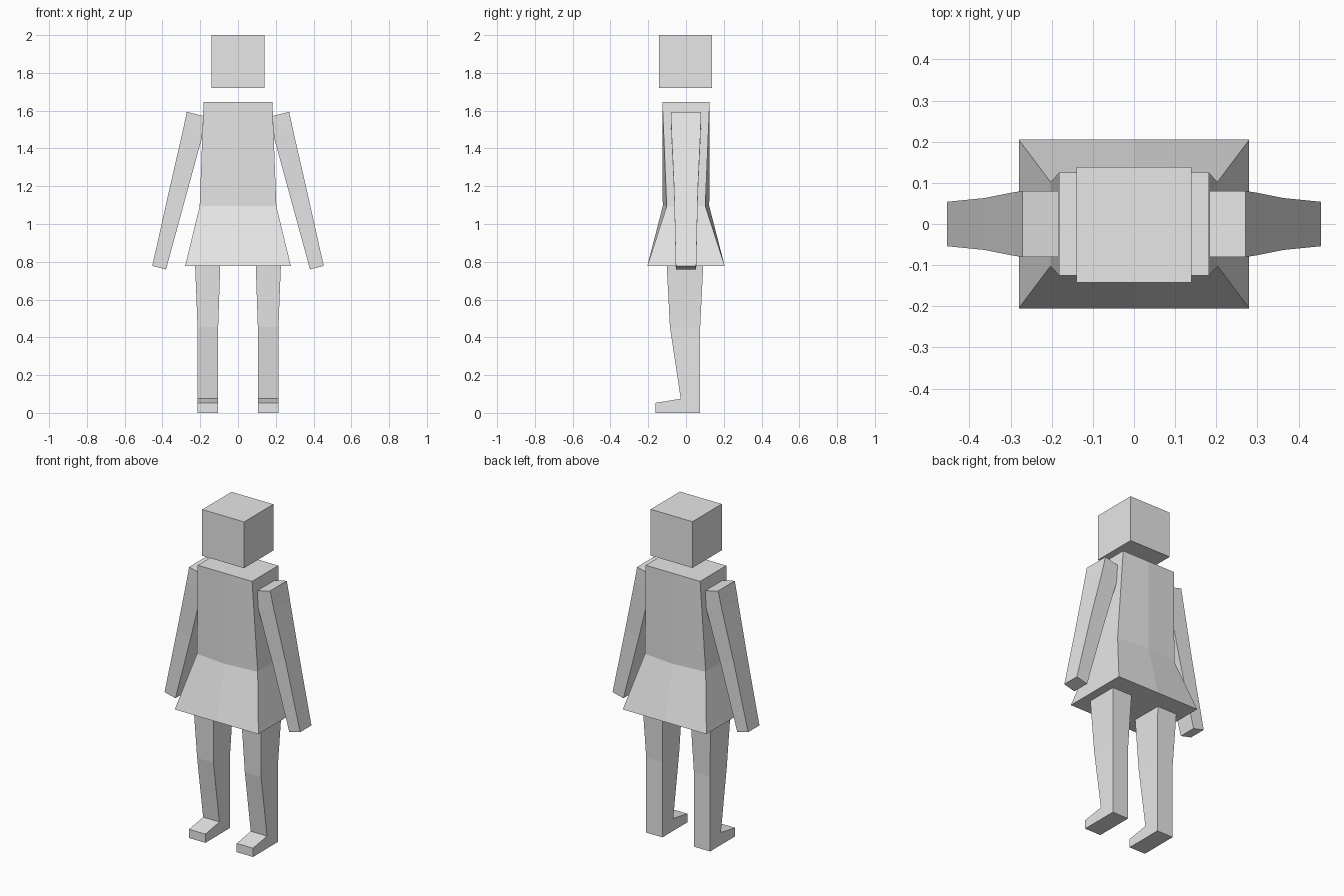
import bpy, bmesh

if "Cube" in bpy.data.objects:
    bpy.data.objects.remove(bpy.data.objects["Cube"])

# One plain colour for the whole figure
grey = bpy.data.materials.new("plain_grey")
grey.diffuse_color = (0.8, 0.8, 0.8, 1)
grey.use_nodes = True
grey.node_tree.nodes["Principled BSDF"].inputs["Base Color"].default_value = grey.diffuse_color


def loft(name, rings, mirror=False):
    """Skin a stack of rings that share a point count, and cap both ends."""
    bm = bmesh.new()
    loops = [[bm.verts.new(p) for p in ring] for ring in rings]
    n = len(loops[0])
    for a, b in zip(loops, loops[1:]):
        for i in range(n):
            j = (i + 1) % n
            bm.faces.new((a[i], a[j], b[j], b[i]))
    bm.faces.new(loops[0])
    bm.faces.new(loops[-1])
    bmesh.ops.recalc_face_normals(bm, faces=bm.faces)
    mesh = bpy.data.meshes.new(name)
    bm.to_mesh(mesh)
    bm.free()
    mesh.materials.append(grey)
    obj = bpy.data.objects.new(name, mesh)
    bpy.context.collection.objects.link(obj)
    if mirror:
        obj.modifiers.new("mirror", 'MIRROR').use_mirror_merge = False
    return obj


# Head: a plain cube floating above the body
bpy.ops.mesh.primitive_cube_add(size=0.28, location=(0, -0.002, 1.86))
head = bpy.context.object
head.name = "head"
head.data.materials.append(grey)


# Dress: rectangular hem and shoulders, six-sided waist
def dress_ring(z, x, y, y_mid):
    return [(-x, -y, z), (0, -y_mid, z), (x, -y, z),
            (x, y, z), (0, y_mid, z), (-x, y, z)]


loft("dress", [dress_ring(0.777, 0.28, 0.205, 0.205),
               dress_ring(1.095, 0.203, 0.102, 0.123),
               dress_ring(1.645, 0.182, 0.125, 0.125)])


# Arms: slanted tapering boxes (inner x, inner z, outer x, outer z, half depth)
def arm_ring(xi, zi, xo, zo, y):
    return [(xi, -y, zi), (xo, -y, zo), (xo, y, zo), (xi, y, zi)]


arms = [(0.185, 1.572, 0.271, 1.594, 0.08),
        (0.190, 1.460, 0.293, 1.490, 0.077),
        (0.272, 1.160, 0.364, 1.180, 0.063),
        (0.381, 0.760, 0.454, 0.778, 0.054)]
loft("arms", [arm_ring(*a) for a in arms], mirror=True)


# Legs with feet (front y, front z, back y, back z, inner x, outer x)
def leg_ring(yf, zf, yb, zb, xi, xo):
    return [(xi, yf, zf), (xo, yf, zf), (xo, yb, zb), (xi, yb, zb)]


legs = [(-0.102, 0.778, 0.091, 0.778, 0.094, 0.227),
        (-0.085, 0.455, 0.075, 0.455, 0.105, 0.214),
        (-0.028, 0.075, 0.075, 0.075, 0.105, 0.214),
        (-0.162, 0.053, 0.075, 0.050, 0.105, 0.214),
        (-0.162, 0.000, 0.075, 0.000, 0.105, 0.214)]
loft("legs", [leg_ring(*s) for s in legs], mirror=True)
